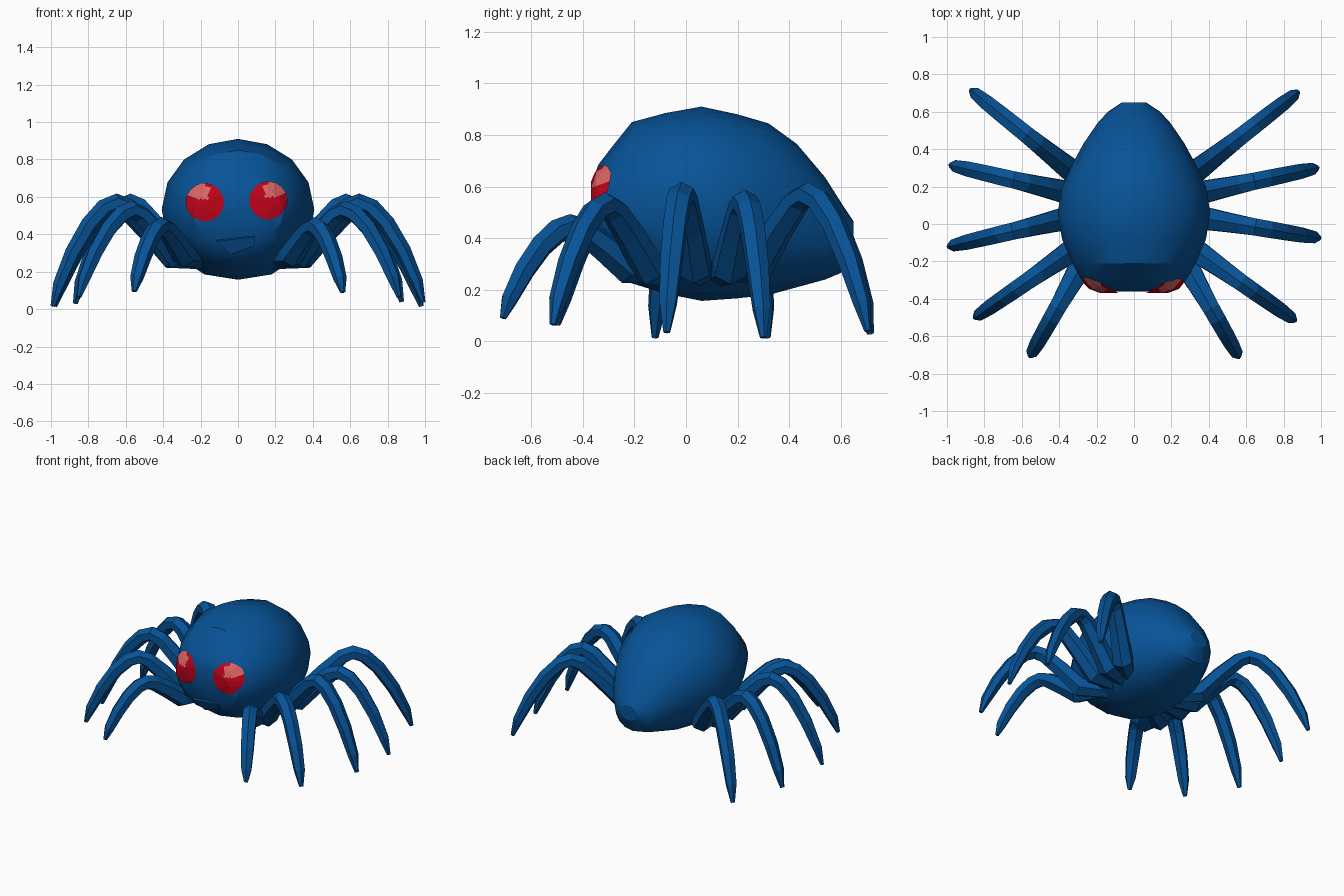
import bpy, bmesh, math
from mathutils import Vector
from mathutils.bvhtree import BVHTree

if "Cube" in bpy.data.objects:
    bpy.data.objects.remove(bpy.data.objects["Cube"])


def material(name, rgb):
    m = bpy.data.materials.new(name)
    m.diffuse_color = (*rgb, 1)
    m.use_nodes = True
    m.node_tree.nodes["Principled BSDF"].inputs["Base Color"].default_value = m.diffuse_color
    return m


BLUE = material("deep_blue", (0.002, 0.086, 0.31))
RED = material("eye_red", (0.52, 0.001, 0.010))
PINK = material("eye_highlight", (0.72, 0.13, 0.13))


def finish(bm, name, mats, recalc=True):
    if recalc:
        bmesh.ops.recalc_face_normals(bm, faces=bm.faces[:])
    me = bpy.data.meshes.new(name)
    bm.to_mesh(me)
    bm.free()
    for m in mats:
        me.materials.append(m)
    ob = bpy.data.objects.new(name, me)
    bpy.context.collection.objects.link(ob)
    return ob


def loft(bm, rings):
    """Skin a list of point rings and cap both ends."""
    rows = [[bm.verts.new(p) for p in r] for r in rings]
    n = len(rows[0])
    for a, b in zip(rows, rows[1:]):
        for i in range(n):
            j = (i + 1) % n
            bm.faces.new((a[i], a[j], b[j], b[i]))
    bm.faces.new(rows[0])
    bm.faces.new(rows[-1])


# Body: rings along y given as (y, half width, bottom, top)
SECTIONS = [
    (-0.362, 0.18, 0.50, 0.62), (-0.34, 0.245, 0.36, 0.685),
    (-0.29, 0.285, 0.28, 0.75), (-0.21, 0.33, 0.225, 0.85),
    (-0.08, 0.385, 0.185, 0.885), (0.06, 0.408, 0.157, 0.91),
    (0.20, 0.385, 0.167, 0.88), (0.32, 0.33, 0.18, 0.845),
    (0.43, 0.27, 0.21, 0.765), (0.54, 0.195, 0.24, 0.635),
    (0.60, 0.14, 0.265, 0.54), (0.65, 0.065, 0.36, 0.465)]
SIDES = 16


def body_ring(y, w, lo, hi):
    mid, h = (lo + hi) / 2, (hi - lo) / 2
    pts = []
    for i in range(SIDES):
        a = 2 * math.pi * i / SIDES
        s, c = math.sin(a), math.cos(a)
        if c < 0:  # the underside is slightly fuller
            s = math.copysign(abs(s) ** 0.85, s)
        pts.append((w * s, y, mid + h * c))
    return pts


bm = bmesh.new()
loft(bm, [body_ring(*s) for s in SECTIONS])
bmesh.ops.recalc_face_normals(bm, faces=bm.faces[:])
surface = BVHTree.FromBMesh(bm)
body = finish(bm, "body", [BLUE])
bpy.context.view_layer.objects.active = body
body.select_set(True)
bpy.ops.object.shade_smooth_by_angle(angle=math.radians(28))
body.select_set(False)


def on_face(x, z, lift):
    """Point on the front of the body, pushed out along its normal."""
    hit, nrm, _, _ = surface.ray_cast(Vector((x, -2, z)), Vector((0, 1, 0)))
    return hit + nrm * lift


# Eyes: round plates draped over the face, highlighted on the upper outer side
def eye(name, cx, cz, radius=0.1, seg=16, steps=6):
    side = math.copysign(1, cx)
    bm = bmesh.new()
    centre = bm.verts.new(on_face(cx, cz, 0.007))
    rows = []
    for k in range(1, steps + 1):
        r = radius * k / steps
        rows.append([bm.verts.new(on_face(cx + r * math.cos(a), cz + r * math.sin(a), 0.007))
                     for a in (2 * math.pi * i / seg for i in range(seg))])
    for i in range(seg):
        j = (i + 1) % seg
        bm.faces.new((centre, rows[0][i], rows[0][j]))
        for a, b in zip(rows, rows[1:]):
            bm.faces.new((a[i], b[i], b[j], a[j]))
    for f in bm.faces:
        c = f.calc_center_median()
        f.material_index = int(c.z - cz > 0.022 and side * (c.x - cx) > -0.015)
        f.normal_update()
        if f.normal.y > 0:
            f.normal_flip()
    return finish(bm, name, [RED, PINK], recalc=False)


eye("left_eye", -0.175, 0.57)
eye("right_eye", 0.16, 0.58)

# Mouth: a crooked raised lip low on the face
bm = bmesh.new()
LIP = [(-0.11, 0.37), (0.09, 0.39), (0.085, 0.345), (-0.04, 0.30)]
loft(bm, [[on_face(x, z, -0.01) for x, z in LIP],
          [on_face(x, z, 0.015) for x, z in LIP]])
finish(bm, "mouth", [BLUE])

# Legs: arched, tapering tubes; stations are (reach, height share, half width)
# Negative reach buries the root inside the body.
RISE = [(-0.32, 0.0, 0.040), (0.06, 0.11, 0.066), (0.24, 0.57, 0.057),
        (0.40, 0.92, 0.051), (0.49, 1.0, 0.049)]
FALL = [(0.59, 0.95, 0.048), (0.71, 0.79, 0.046), (0.84, 0.52, 0.043),
        (0.95, 0.21, 0.034), (1.0, 0.0, 0.013)]


def leg(name, base, tip, peak):
    base, tip = Vector(base), Vector(tip)
    top = peak - 0.046
    path = []
    for group, floor in ((RISE, base.z), (FALL, tip.z)):
        for t, share, w in group:
            p = base.lerp(tip, t)
            p.z = floor + (top - floor) * share
            path.append((p, w))
    flat = Vector((tip.x - base.x, tip.y - base.y, 0)).normalized()
    across = Vector((-flat.y, flat.x, 0))
    rings = []
    for i, (p, w) in enumerate(path):
        d = (path[min(i + 1, len(path) - 1)][0] - path[max(i - 1, 0)][0]).normalized()
        up = across.cross(d)
        if up.z < 0:
            up = -up
        rings.append([p + across * w * 1.08 * math.cos(a) + up * w * math.sin(a)
                      for a in (math.pi / 2 + math.pi * k / 3 for k in range(6))])
    bm = bmesh.new()
    loft(bm, rings)
    finish(bm, name, [BLUE])


LEGS = [  # name, base, right tip, left tip, peak height
    ("rear_leg", (0.29, 0.25, 0.26), (0.875, 0.705, 0.04), (-0.87, 0.715, 0.03), 0.615),
    ("mid_rear_leg", (0.32, 0.16, 0.25), (0.98, 0.30, 0.015), (-0.98, 0.315, 0.015), 0.585),
    ("middle_leg", (0.32, 0.04, 0.25), (0.99, -0.075, 0.035), (-0.99, -0.12, 0.015), 0.615),
    ("mid_front_leg", (0.30, -0.12, 0.25), (0.86, -0.515, 0.065), (-0.85, -0.50, 0.065), 0.575),
    ("front_leg", (0.27, -0.20, 0.27), (0.56, -0.71, 0.09), (-0.555, -0.705, 0.095), 0.49)]
for name, base, right_tip, left_tip, peak in LEGS:
    leg("right_" + name, base, right_tip, peak)
    leg("left_" + name, (-base[0], base[1], base[2]), left_tip, peak)
